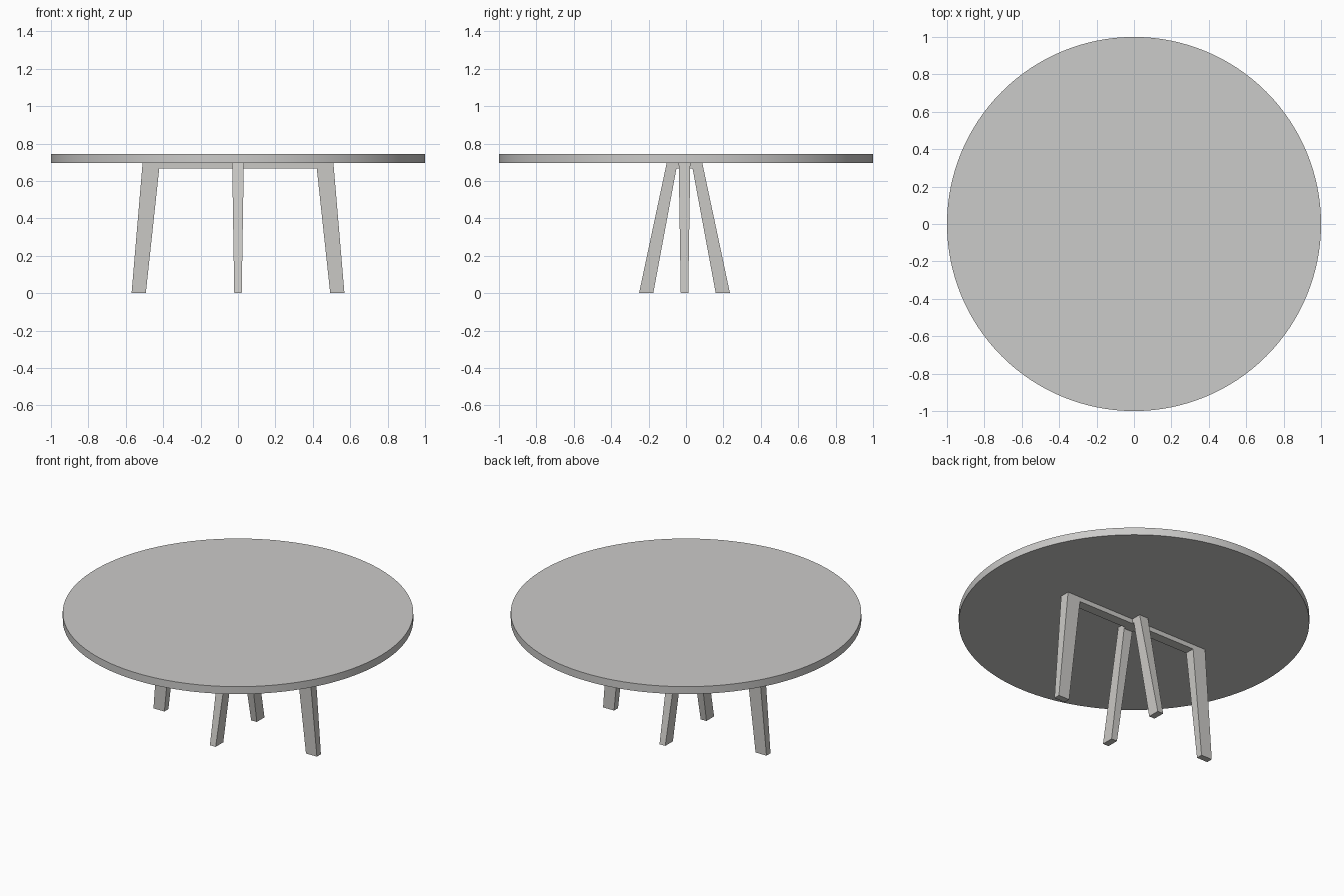
import bpy, bmesh, math

if "Cube" in bpy.data.objects:
    bpy.data.objects.remove(bpy.data.objects["Cube"])


def material(name, rgb):
    m = bpy.data.materials.new(name)
    m.diffuse_color = (*rgb, 1.0)
    m.use_nodes = True
    m.node_tree.nodes["Principled BSDF"].inputs["Base Color"].default_value = m.diffuse_color
    return m


TOP_MAT = material("light grey top", (0.60, 0.595, 0.585))
LEG_MAT = material("warm grey legs", (0.60, 0.59, 0.565))
UNDERSIDE, TOP = 0.697, 0.744


def add_object(name, bm, mat):
    bmesh.ops.recalc_face_normals(bm, faces=bm.faces)
    mesh = bpy.data.meshes.new(name)
    bm.to_mesh(mesh)
    bm.free()
    mesh.materials.append(mat)
    ob = bpy.data.objects.new(name, mesh)
    bpy.context.collection.objects.link(ob)
    return ob


def leg_frame(name, half, along_y, offset):
    """Inverted U frame: half profile (u, z) mirrored, thickness tapers to the floor."""
    bm = bmesh.new()
    profile = half + [(-u, z) for u, z in reversed(half)]
    sides = []
    for s in (-1, 1):
        ring = []
        for u, z in profile:
            t = s * (0.02 + 0.011 * z / UNDERSIDE)
            co = (t, u + offset, z) if along_y else (u, t + offset, z)
            ring.append(bm.verts.new(co))
        sides.append(ring)
    a, b = sides
    n = len(profile)
    # order: outer top, outer foot, inner foot, inner top, then the mirror
    for r in sides:
        bm.faces.new((r[0], r[1], r[2], r[3]))
        bm.faces.new((r[4], r[5], r[6], r[7]))
        bm.faces.new((r[0], r[3], r[4], r[7]))
    for i in range(n):
        j = (i + 1) % n
        bm.faces.new((a[i], a[j], b[j], b[i]))
    return add_object(name, bm, LEG_MAT)


# Round tabletop
bm = bmesh.new()
bmesh.ops.create_cone(bm, cap_ends=True, segments=128, radius1=1.0, radius2=1.0,
                      depth=TOP - UNDERSIDE)
bmesh.ops.translate(bm, verts=bm.verts, vec=(0, 0, (TOP + UNDERSIDE) / 2))
top = add_object("tabletop", bm, TOP_MAT)
bpy.context.view_layer.objects.active = top
top.select_set(True)
bpy.ops.object.shade_smooth_by_angle(angle=math.radians(30))

# Wide frame running left to right
leg_frame("wide_leg_frame",
          [(0.51, UNDERSIDE), (0.569, 0), (0.493, 0), (0.421, 0.668)], False, -0.008)

# Narrow frame running front to back
leg_frame("narrow_leg_frame",
          [(0.095, UNDERSIDE), (0.243, 0), (0.167, 0), (0.043, 0.668)], True, -0.008)
